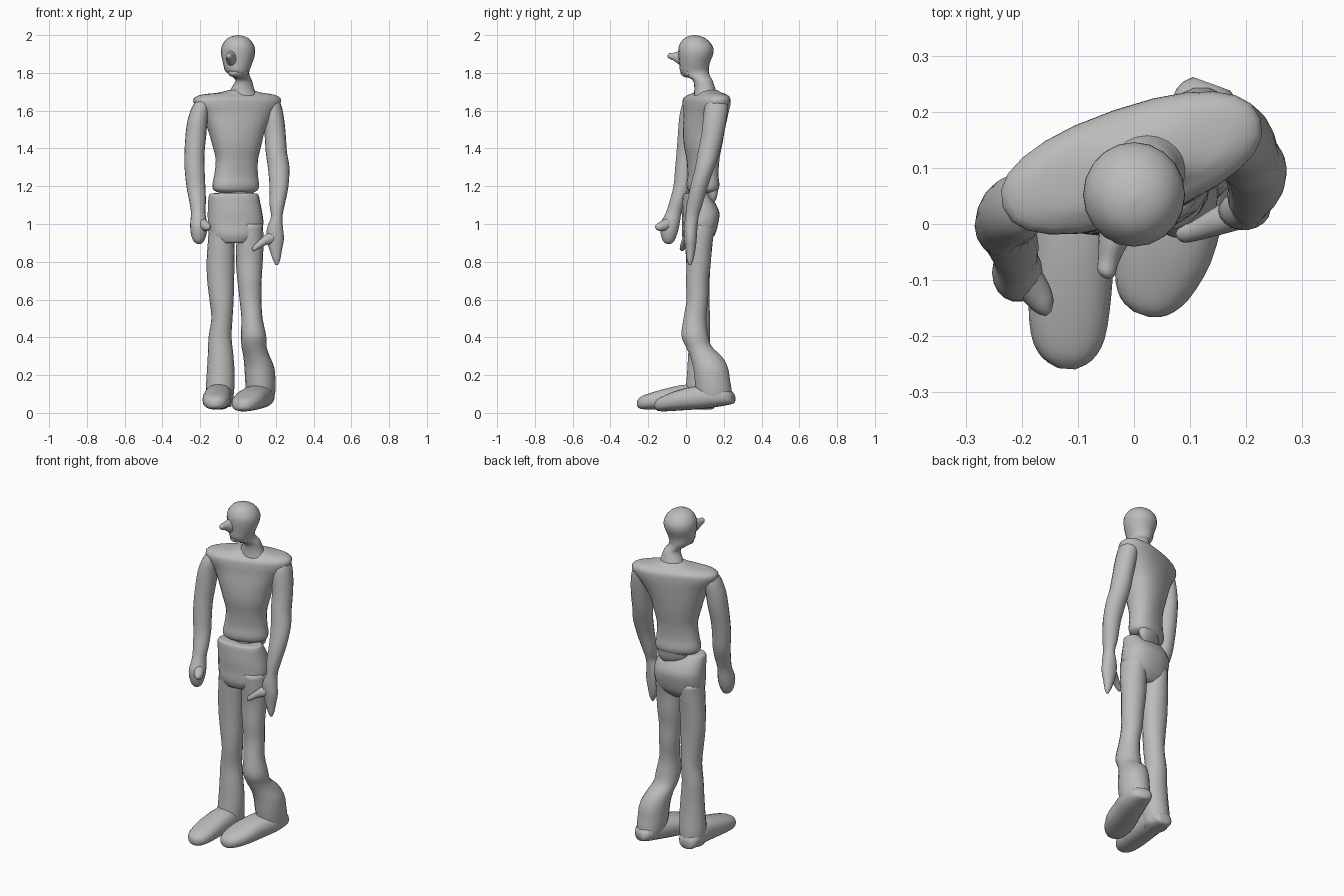
import bpy, bmesh, math
from mathutils import Vector

skin = bpy.data.materials.new("plain grey")
skin.diffuse_color = (0.5, 0.5, 0.5, 1)


def spline(p0, p1, p2, p3, t):
    return [0.5 * (2 * b + (c - a) * t + (2 * a - 5 * b + 4 * c - d) * t * t
                   + (3 * b - a - 3 * c + d) * t ** 3) for a, b, c, d in zip(p0, p1, p2, p3)]


def loft(name, rings, yaw=0, upright=False, sides=18, power=2.0, steps=3):
    """Skin through oval rings (x, y, z, half width, half depth)."""
    fine = []
    for i in range(len(rings) - 1):
        p = [rings[max(0, min(len(rings) - 1, i + k))] for k in (-1, 0, 1, 2)]
        fine += [spline(*p, s / steps) for s in range(steps)]
    fine.append(rings[-1])
    c, s = math.cos(math.radians(yaw)), math.sin(math.radians(yaw))
    u = Vector((c, s, 0))
    v = Vector((0, 0, 1)) if upright else Vector((-s, c, 0))
    bm = bmesh.new()
    loops = []
    for x, y, z, a, b in fine:
        loop = []
        for k in range(sides):
            t = 2 * math.pi * k / sides
            ct, st = math.cos(t), math.sin(t)
            e = 2 / power
            pu = math.copysign(abs(ct) ** e, ct) * max(a, 0.002)
            pv = math.copysign(abs(st) ** e, st) * max(b, 0.002)
            loop.append(bm.verts.new(Vector((x, y, z)) + u * pu + v * pv))
        loops.append(loop)
    for l0, l1 in zip(loops, loops[1:]):
        for k in range(sides):
            n = (k + 1) % sides
            bm.faces.new((l0[k], l0[n], l1[n], l1[k]))
    bm.faces.new(loops[0])
    bm.faces.new(loops[-1])
    bmesh.ops.recalc_face_normals(bm, faces=bm.faces)
    mesh = bpy.data.meshes.new(name)
    bm.to_mesh(mesh)
    bm.free()
    mesh.materials.append(skin)
    for f in mesh.polygons:
        f.use_smooth = True
    ob = bpy.data.objects.new(name, mesh)
    bpy.context.collection.objects.link(ob)
    return ob


# Torso with broad shoulders, turned slightly
loft("torso", [
    (-0.01, 0.09, 1.165, 0.09, 0.05), (-0.012, 0.09, 1.18, 0.12, 0.07),
    (-0.012, 0.09, 1.21, 0.126, 0.077), (-0.01, 0.09, 1.26, 0.118, 0.073),
    (-0.006, 0.09, 1.34, 0.113, 0.08), (-0.006, 0.09, 1.42, 0.132, 0.094),
    (-0.008, 0.095, 1.50, 0.155, 0.10), (-0.004, 0.105, 1.58, 0.195, 0.10),
    (-0.004, 0.108, 1.63, 0.235, 0.10), (-0.004, 0.11, 1.665, 0.24, 0.095),
    (0, 0.115, 1.685, 0.20, 0.075), (0.01, 0.115, 1.695, 0.12, 0.065),
    (0.015, 0.11, 1.71, 0.06, 0.05)], yaw=19, power=2.3, sides=24)

# Lower back lip and waist stem
loft("back_lip", [(0.01, 0.13, 1.11, 0.04, 0.012), (0.0, 0.125, 1.14, 0.08, 0.03),
                  (0, 0.12, 1.19, 0.09, 0.045)], yaw=19)
loft("waist_stem", [(-0.01, 0.07, 1.12, 0.06, 0.045), (-0.01, 0.075, 1.2, 0.06, 0.045)])

# Neck and head
loft("neck_and_head", [
    (0.022, 0.105, 1.67, 0.085, 0.065), (0.024, 0.10, 1.715, 0.062, 0.056),
    (0.03, 0.088, 1.76, 0.044, 0.052), (0.012, 0.06, 1.785, 0.05, 0.066),
    (-0.004, 0.045, 1.81, 0.064, 0.076), (-0.002, 0.045, 1.85, 0.077, 0.08),
    (0, 0.052, 1.90, 0.09, 0.092), (0, 0.052, 1.94, 0.087, 0.09),
    (0, 0.048, 1.975, 0.065, 0.066), (0, 0.045, 1.993, 0.035, 0.036),
    (0, 0.045, 2.0, 0.003, 0.003)], sides=20)
loft("chin", [(0.01, 0.03, 1.80, 0.05, 0.028), (-0.02, -0.005, 1.8, 0.036, 0.022),
              (-0.028, -0.022, 1.802, 0.018, 0.012)], yaw=-25, upright=True)
loft("nose", [(-0.03, -0.01, 1.875, 0.032, 0.045), (-0.04, -0.038, 1.88, 0.025, 0.035),
              (-0.046, -0.065, 1.886, 0.019, 0.021), (-0.05, -0.087, 1.89, 0.016, 0.016),
              (-0.052, -0.096, 1.89, 0.006, 0.006)], yaw=-20, upright=True)

# Hips
loft("hips", [
    (-0.022, 0.055, 0.90, 0.085, 0.06), (-0.015, 0.065, 0.94, 0.13, 0.085),
    (-0.012, 0.075, 1.00, 0.147, 0.093), (-0.016, 0.077, 1.06, 0.145, 0.098),
    (-0.02, 0.067, 1.11, 0.139, 0.086), (-0.022, 0.056, 1.145, 0.134, 0.072),
    (-0.022, 0.053, 1.16, 0.125, 0.062), (-0.022, 0.053, 1.163, 0.10, 0.045)],
    yaw=6, power=2.4)

# Legs
loft("left_leg", [
    (-0.088, 0.07, 1.0, 0.065, 0.08), (-0.089, 0.068, 0.9, 0.071, 0.074),
    (-0.092, 0.066, 0.8, 0.074, 0.066), (-0.092, 0.065, 0.7, 0.071, 0.061),
    (-0.087, 0.065, 0.6, 0.064, 0.06), (-0.085, 0.068, 0.5, 0.056, 0.06),
    (-0.095, 0.072, 0.4, 0.061, 0.057), (-0.092, 0.07, 0.3, 0.068, 0.06),
    (-0.092, 0.07, 0.2, 0.074, 0.066), (-0.096, 0.07, 0.1, 0.074, 0.075),
    (-0.097, 0.07, 0.03, 0.06, 0.07)])
loft("right_leg", [
    (0.062, 0.075, 1.0, 0.07, 0.085), (0.063, 0.068, 0.9, 0.072, 0.072),
    (0.06, 0.068, 0.8, 0.071, 0.065), (0.061, 0.06, 0.7, 0.064, 0.061),
    (0.066, 0.06, 0.6, 0.058, 0.058), (0.074, 0.047, 0.5, 0.056, 0.061),
    (0.082, 0.047, 0.41, 0.067, 0.072), (0.085, 0.068, 0.35, 0.066, 0.07),
    (0.098, 0.105, 0.3, 0.07, 0.085), (0.113, 0.13, 0.24, 0.079, 0.093),
    (0.118, 0.14, 0.17, 0.08, 0.095), (0.12, 0.15, 0.1, 0.076, 0.095),
    (0.12, 0.155, 0.05, 0.06, 0.08)])

# Feet, lofted from heel to toe
loft("left_foot", [
    (-0.097, 0.148, 0.05, 0.03, 0.025), (-0.098, 0.13, 0.06, 0.055, 0.042),
    (-0.1, 0.06, 0.083, 0.07, 0.065), (-0.106, -0.02, 0.083, 0.072, 0.065),
    (-0.114, -0.12, 0.072, 0.074, 0.054), (-0.118, -0.2, 0.06, 0.066, 0.042),
    (-0.12, -0.24, 0.053, 0.045, 0.032), (-0.12, -0.258, 0.05, 0.015, 0.016)],
    yaw=-4, upright=True, power=2.4)
loft("right_foot", [
    (0.138, 0.25, 0.075, 0.035, 0.025), (0.134, 0.22, 0.085, 0.062, 0.043),
    (0.118, 0.14, 0.088, 0.076, 0.06), (0.088, 0.05, 0.08, 0.08, 0.062),
    (0.058, -0.04, 0.066, 0.084, 0.054), (0.032, -0.11, 0.05, 0.07, 0.042),
    (0.018, -0.147, 0.042, 0.045, 0.031), (0.013, -0.161, 0.04, 0.015, 0.016)],
    yaw=-20, upright=True, power=2.4)

# Arms
loft("left_arm", [
    (-0.185, 0.045, 1.66, 0.03, 0.045), (-0.197, 0.035, 1.62, 0.046, 0.06),
    (-0.214, 0.024, 1.55, 0.053, 0.062), (-0.223, 0.016, 1.47, 0.055, 0.06),
    (-0.23, 0.003, 1.38, 0.053, 0.054), (-0.23, -0.008, 1.3, 0.053, 0.05),
    (-0.223, -0.02, 1.2, 0.05, 0.047), (-0.214, -0.045, 1.12, 0.044, 0.043),
    (-0.211, -0.065, 1.06, 0.038, 0.042), (-0.208, -0.085, 1.0, 0.045, 0.052),
    (-0.208, -0.09, 0.95, 0.042, 0.045), (-0.208, -0.092, 0.91, 0.028, 0.03),
    (-0.206, -0.092, 0.895, 0.01, 0.012)])
loft("right_arm", [
    (0.18, 0.165, 1.66, 0.035, 0.045), (0.18, 0.16, 1.62, 0.052, 0.062),
    (0.19, 0.152, 1.55, 0.055, 0.063), (0.197, 0.14, 1.47, 0.056, 0.06),
    (0.203, 0.12, 1.38, 0.056, 0.058), (0.215, 0.1, 1.3, 0.057, 0.052),
    (0.217, 0.07, 1.2, 0.05, 0.047), (0.207, 0.045, 1.1, 0.04, 0.042),
    (0.205, 0.032, 1.04, 0.03, 0.036), (0.196, 0.025, 0.98, 0.042, 0.036),
    (0.197, 0.024, 0.92, 0.046, 0.033), (0.2, 0.024, 0.86, 0.032, 0.026),
    (0.204, 0.022, 0.81, 0.019, 0.017), (0.206, 0.02, 0.782, 0.006, 0.006)])

# Thumbs
loft("left_thumb", [
    (-0.19, -0.1, 1.0, 0.03, 0.035), (-0.172, -0.125, 0.99, 0.027, 0.028),
    (-0.158, -0.147, 0.985, 0.019, 0.02), (-0.152, -0.16, 0.985, 0.006, 0.008)],
    yaw=40, upright=True)
loft("right_thumb", [
    (0.185, 0.02, 0.93, 0.03, 0.035), (0.145, 0.003, 0.915, 0.024, 0.028),
    (0.11, -0.012, 0.89, 0.018, 0.021), (0.085, -0.02, 0.872, 0.014, 0.016),
    (0.076, -0.022, 0.868, 0.005, 0.006)], yaw=-70, upright=True)
